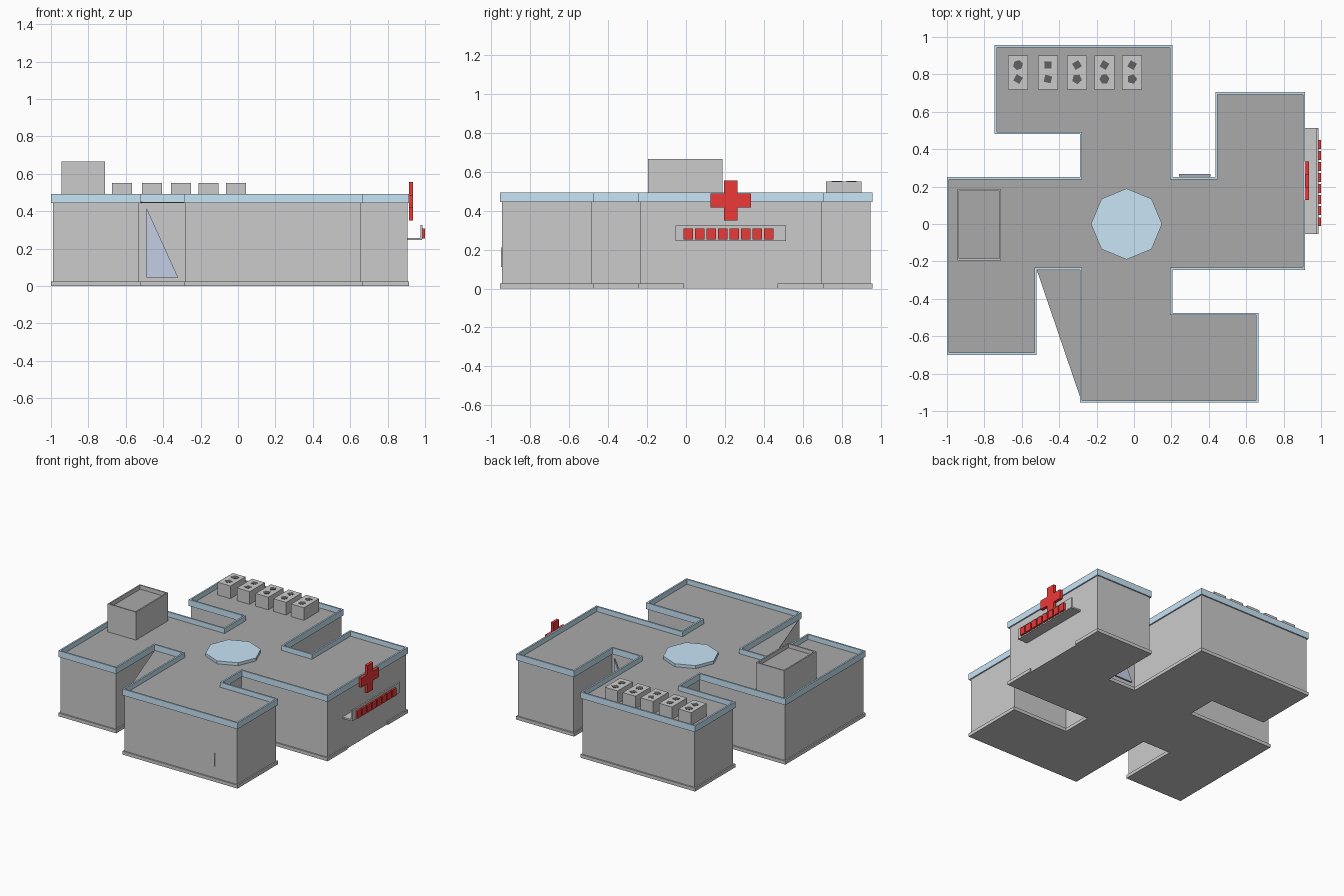
import bpy, bmesh, math, random

if "Cube" in bpy.data.objects:
    bpy.data.objects.remove(bpy.data.objects["Cube"])

random.seed(4)


def material(name, rgb):
    m = bpy.data.materials.new(name)
    m.diffuse_color = (*rgb, 1)
    m.use_nodes = True
    m.node_tree.nodes["Principled BSDF"].inputs["Base Color"].default_value = m.diffuse_color
    return m


BLUE = material("pale_blue", (0.58, 0.78, 0.92))
GLASS = material("glass_blue", (0.55, 0.62, 0.78))
DARK = material("roof_grey", (0.40, 0.40, 0.40))
BLACK = material("fan_dark", (0.12, 0.12, 0.12))
RED = material("sign_red", (0.85, 0.04, 0.04))


def finish(name, bm, mat):
    bmesh.ops.recalc_face_normals(bm, faces=bm.faces)
    me = bpy.data.meshes.new(name)
    bm.to_mesh(me)
    bm.free()
    ob = bpy.data.objects.new(name, me)
    bpy.context.collection.objects.link(ob)
    if mat:
        me.materials.append(mat)
    return ob


def prism(name, pts, lo, hi, mat=None, axis="z"):
    """Extrude a 2D outline along the given axis."""
    place = {"z": lambda a, b, t: (a, b, t),
             "y": lambda a, b, t: (a, t, b),
             "x": lambda a, b, t: (t, a, b)}[axis]
    bm = bmesh.new()
    bot = [bm.verts.new(place(a, b, lo)) for a, b in pts]
    top = [bm.verts.new(place(a, b, hi)) for a, b in pts]
    bm.faces.new(bot)
    bm.faces.new(top)
    for i in range(len(pts)):
        j = (i + 1) % len(pts)
        bm.faces.new((bot[i], bot[j], top[j], top[i]))
    return finish(name, bm, mat)


def rect(x0, x1, y0, y1):
    return [(x0, y0), (x1, y0), (x1, y1), (x0, y1)]


def box(name, x0, x1, y0, y1, z0, z1, mat=None):
    return prism(name, rect(x0, x1, y0, y1), z0, z1, mat)


def inset(pts, d):
    """Move a right-angled counter-clockwise outline inwards."""
    def normal(p, q):
        dx, dy = q[0] - p[0], q[1] - p[1]
        l = math.hypot(dx, dy)
        return -dy / l, dx / l
    out = []
    for i, p in enumerate(pts):
        n1 = normal(pts[i - 1], p)
        n2 = normal(p, pts[(i + 1) % len(pts)])
        out.append((p[0] + d * (n1[0] + n2[0]), p[1] + d * (n1[1] + n2[1])))
    return out


def ring(name, pts, d, z0, z1, mat=None):
    """Closed rim of thickness d following an outline."""
    bm = bmesh.new()
    inner = inset(pts, d)
    loops = [[bm.verts.new((x, y, z)) for x, y in p]
             for p, z in ((pts, z0), (pts, z1), (inner, z1), (inner, z0))]
    for k in range(4):
        a, b = loops[k], loops[(k + 1) % 4]
        for i in range(len(pts)):
            j = (i + 1) % len(pts)
            bm.faces.new((a[i], a[j], b[j], b[i]))
    return finish(name, bm, mat)


# Pinwheel footprint, counter-clockwise
west_south = [(-1, 0.25), (-1, -0.70), (-0.52, -0.70), (-0.52, -0.245), (-0.29, -0.245),
              (-0.29, -0.955), (0.665, -0.955), (0.665, -0.475), (0.205, -0.475), (0.205, -0.245)]
east = [(0.915, -0.245), (0.915, 0.705)]
north = [(0.435, 0.705), (0.435, 0.25), (0.205, 0.25), (0.205, 0.957),
         (-0.745, 0.957), (-0.745, 0.48), (-0.29, 0.48), (-0.29, 0.25)]
outline = west_south + east + north
entrance_gap = [(0.915, -0.01), (0.905, -0.01), (0.905, 0.47), (0.915, 0.47)]

# Main building
prism("base_trim", west_south + east[:1] + entrance_gap + east[1:] + north, 0, 0.025)
prism("walls", inset(outline, 0.01), 0.025, 0.447)
ring("parapet", outline, 0.012, 0.445, 0.492, BLUE)
prism("roof", inset(outline, 0.012), 0.447, 0.455, DARK)
prism("roof_over_alcove", [(-0.52, -0.245), (-0.29, -0.92), (-0.29, -0.245)], 0.445, 0.448, DARK)

# Octagonal skylight
prism("skylight", [(-0.04 + 0.19 * math.cos(i * math.pi / 4), 0.19 * math.sin(i * math.pi / 4))
                   for i in range(8)], 0.455, 0.477, BLUE)

# Roof plant room with sunken top
plant = rect(-0.945, -0.71, -0.195, 0.187)
ring("plant_room_walls", plant, 0.01, 0.455, 0.665)
prism("plant_room_roof", inset(plant, 0.01), 0.455, 0.635, DARK)

# Row of cooling units, each with two rough fans
for n, x in enumerate((-0.62, -0.46, -0.305, -0.158, -0.01)):
    box(f"cooling_unit_{n}", x - 0.053, x + 0.053, 0.72, 0.90, 0.455, 0.55)
    for k, y in enumerate((0.775, 0.85)):
        sides, turn = random.randint(4, 6), random.random() * 6
        prism(f"fan_{n}_{k}", [(x + 0.027 * math.cos(turn + i * math.tau / sides),
                                y + 0.027 * math.sin(turn + i * math.tau / sides))
                               for i in range(sides)], 0.545, 0.552, BLACK)

# Glass panes at the backs of two opposite alcoves
prism("glass_south", [(-0.49, 0.42), (-0.49, 0.045), (-0.32, 0.045)], -0.262, -0.25, GLASS, "y")
prism("glass_north", [(0.41, 0.42), (0.41, 0.045), (0.24, 0.045)], 0.255, 0.267, GLASS, "y")

# Small triangular window on the front wing
prism("front_window", [(0.37, 0.11), (0.47, 0.11), (0.47, 0.21)], -0.949, -0.94, None, "y")

# Entrance canopy with a blank sign board and plain red blocks
box("canopy", 0.90, 0.985, -0.053, 0.513, 0.245, 0.257)
box("sign_board", 0.975, 0.986, -0.053, 0.513, 0.25, 0.325)
for i in range(8):
    y = 0.012 + i * 0.059
    box(f"sign_block_{i}", 0.984, 1.0, y - 0.024, y + 0.024, 0.253, 0.308, RED)

# Red cross on the entrance side
a, b, cy, cz = 0.035, 0.103, 0.23, 0.452
quarter = [(b, -a), (b, a), (a, a)]
cross = []
for k in range(4):
    c, s = round(math.cos(k * math.pi / 2)), round(math.sin(k * math.pi / 2))
    cross += [(cy + u * c - v * s, cz + u * s + v * c) for u, v in quarter]
prism("red_cross", cross, 0.915, 0.936, RED, "x")
